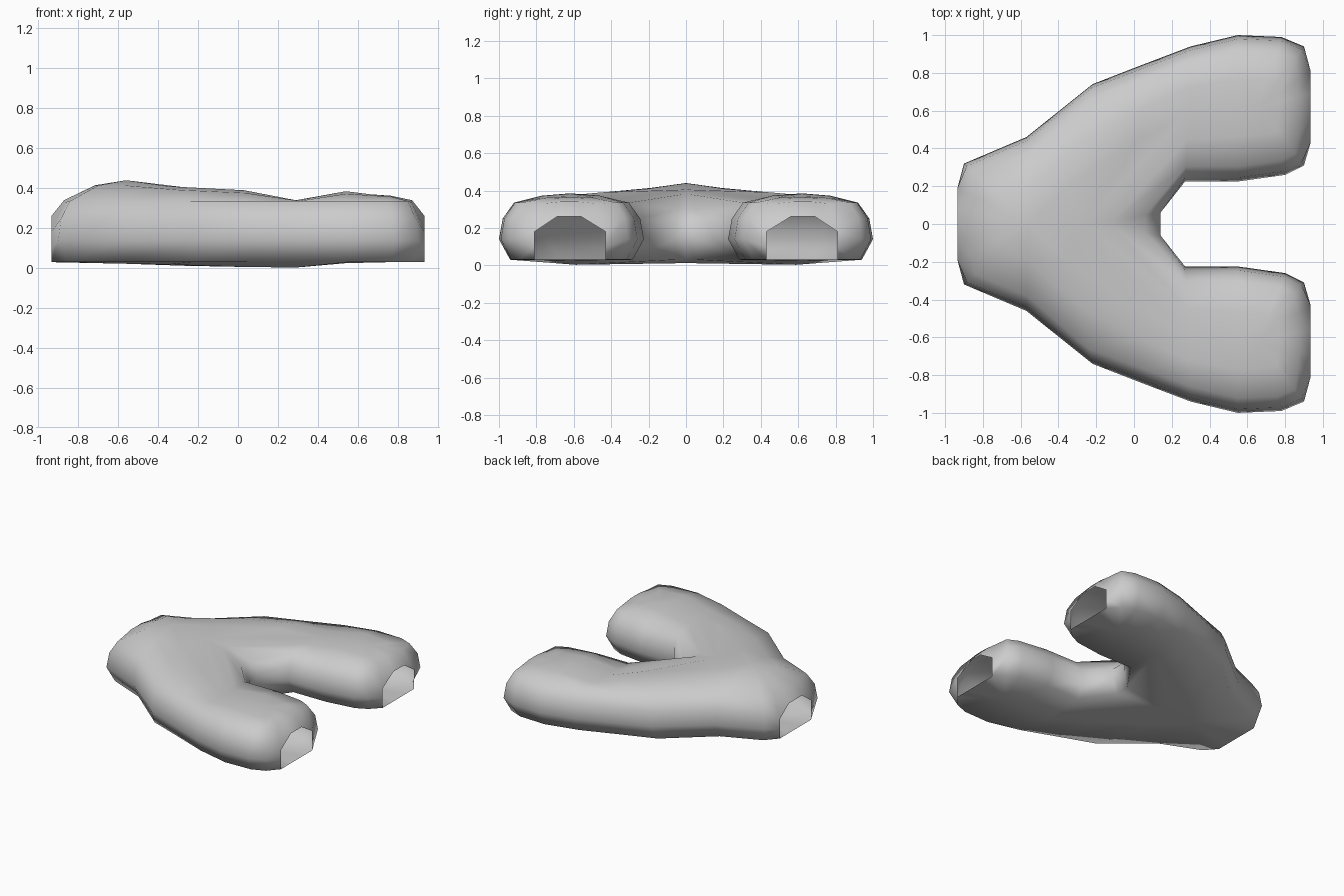
import bpy, bmesh
from mathutils import Vector, Matrix

if "Cube" in bpy.data.objects:
    bpy.data.objects.remove(bpy.data.objects["Cube"])

# Crown line of one arm: x, y, top z, underside z (last entry = crotch centre)
spine = [(-.56, 0, .44, .022), (-.35, .2, .41, .018), (.03, .45, .39, .006), (.29, .59, .34, .003),
         (.54, .62, .385, .025), (.66, .62, .37, .03), (-.27, 0, .405, .012)]

# Half outline seen from above: x, y, crown index, kind (s = side, t = open end, c = end corner, v = crotch)
outline = [(-.935, 0, 0, 't'), (-.935, .08, 0, 't'), (-.935, .19, 0, 'c'), (-.9, .32, 0, 's'),
           (-.57, .46, 0, 's'), (-.22, .74, 1, 's'), (.05, .845, 2, 's'), (.3, .94, 3, 's'),
           (.55, 1, 4, 's'), (.78, .99, 5, 's'), (.9, .94, 5, 's'),
           (.935, .81, 5, 'c'), (.935, .69, 5, 't'), (.935, .56, 5, 't'), (.935, .43, 5, 'c'),
           (.9, .31, 5, 's'), (.8, .26, 5, 's'), (.55, .225, 4, 's'), (.27, .225, 3, 's'),
           (.14, .06, 6, 'v'), (.14, 0, 6, 'v')]

# Rim cross-sections: inset from the outline, height
rims = {'s': [(.06, .03), (0, .14), (.02, .25), (.08, .335)],
        't': [(0, .03), (0, .14), (0, .26), (.065, .34)],
        'c': [(0, .03), (0, .1), (0, .18), (.08, .33)],
        'v': [(.03, .03), (0, .14), (0, .22), (.08, .3)]}

bm = bmesh.new()
tops = [bm.verts.new((x, y, t)) for x, y, t, b in spine]
bottoms = [bm.verts.new((x, y, b)) for x, y, t, b in spine]

# Columns run from the underside, round the rim, up to the crown
cols = []
for x, y, s, kind in outline:
    sx, sy, top, bot = spine[s]
    p, q = Vector((x, y)), Vector((sx, sy))
    rim = [((*p.lerp(q, d / (q - p).length), z)) for d, z in rims[kind]]
    mid = Vector(rim[-1]).lerp(Vector((sx, sy, top)), .5)
    mid.z += .25 * (top - rim[-1][2])
    cols.append([bottoms[s]] + [bm.verts.new(c) for c in rim] + [bm.verts.new(mid), tops[s]])

for a, b in zip(cols, cols[1:]):
    for i in range(len(a) - 1):
        f = list(dict.fromkeys((a[i], b[i], b[i + 1], a[i + 1])))
        bm.faces.new(f)

# Fill between the crown line and the crotch, above and below
for ring in (tops, bottoms):
    for i in range(3):
        bm.faces.new((ring[6], ring[i], ring[i + 1]))

# Mirror into the second arm
bmesh.ops.mirror(bm, geom=bm.verts[:] + bm.edges[:] + bm.faces[:],
                 matrix=Matrix.Identity(4), merge_dist=.0005, axis='Y')
bmesh.ops.remove_doubles(bm, verts=bm.verts[:], dist=.0005)
bmesh.ops.recalc_face_normals(bm, faces=bm.faces[:])

# The three flat ends are open
ends = [f for f in bm.faces if all(abs(v.co.x) > .93 for v in f.verts)]
bmesh.ops.delete(bm, geom=ends, context='FACES')
for f in bm.faces:
    f.smooth = True

mesh = bpy.data.meshes.new("hollow_body")
bm.to_mesh(mesh)
bm.free()
obj = bpy.data.objects.new("hollow_body", mesh)
bpy.context.collection.objects.link(obj)

# Mid grey
grey = bpy.data.materials.new("grey")
grey.diffuse_color = (.55, .55, .55, 1)
grey.use_nodes = True
grey.node_tree.nodes["Principled BSDF"].inputs["Base Color"].default_value = grey.diffuse_color
mesh.materials.append(grey)
